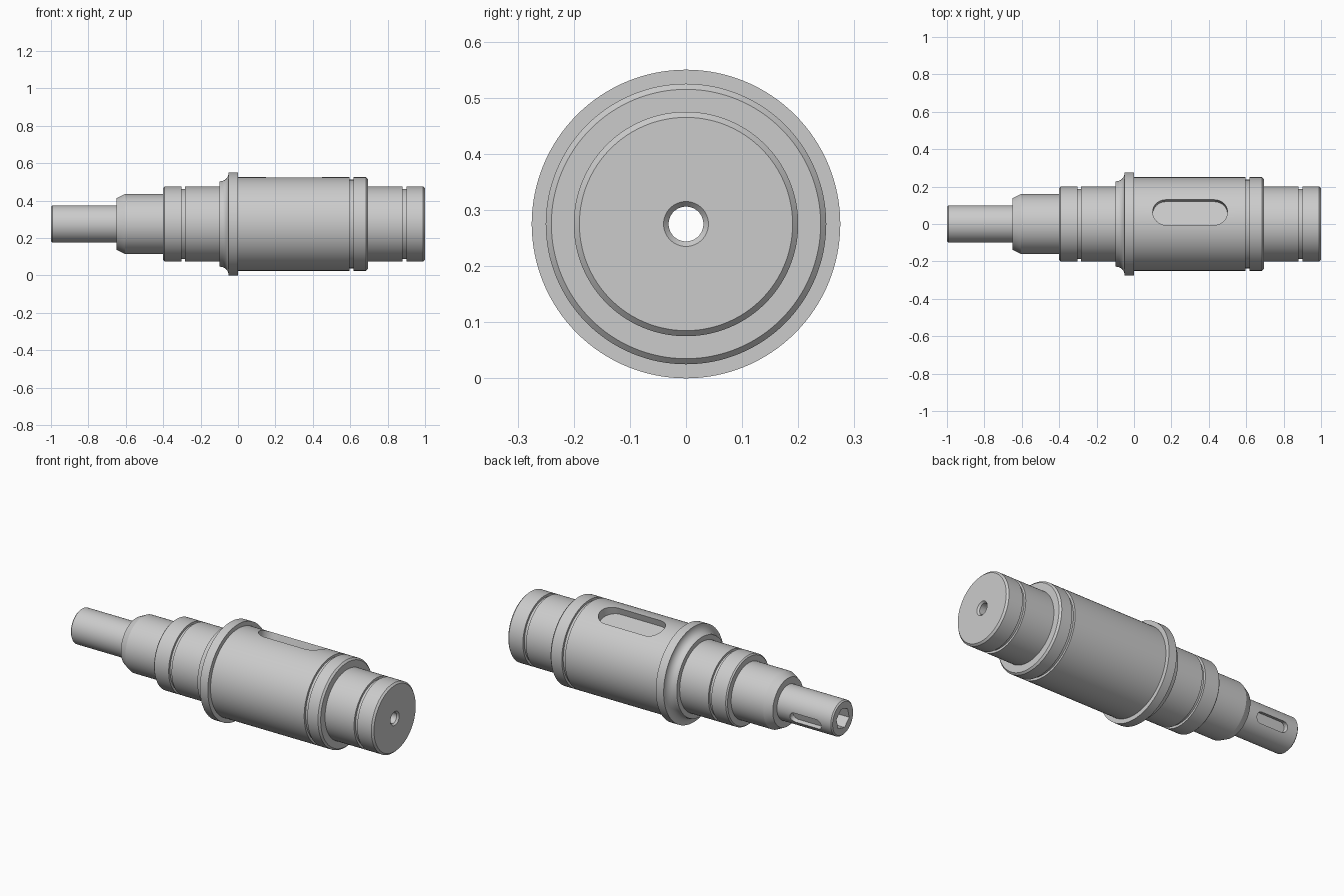
import bpy, bmesh
from math import pi, sin, cos, radians
from mathutils import Matrix, Vector

if "Cube" in bpy.data.objects:
    bpy.data.objects.remove(bpy.data.objects["Cube"])

AXIS_Z = 0.275
TILT = -15          # keyways are turned about the shaft axis
SEGMENTS = 128


def new_object(name, bm):
    bmesh.ops.recalc_face_normals(bm, faces=bm.faces)
    mesh = bpy.data.meshes.new(name)
    bm.to_mesh(mesh)
    bm.free()
    obj = bpy.data.objects.new(name, mesh)
    bpy.context.collection.objects.link(obj)
    return obj


def lathe(name, profile):
    """Revolve a closed (x, radius) loop about the shaft axis."""
    bm = bmesh.new()
    rings = []
    for i in range(SEGMENTS):
        a = 2 * pi * i / SEGMENTS
        rings.append([bm.verts.new((x, r * cos(a), r * sin(a) + AXIS_Z)) for x, r in profile])
    n = len(profile)
    for i in range(SEGMENTS):
        p, q = rings[i], rings[(i + 1) % SEGMENTS]
        for j in range(n):
            k = (j + 1) % n
            bm.faces.new((p[j], p[k], q[k], q[j]))
    return new_object(name, bm)


def prism(name, points, offset, matrix):
    """Extrude an outline, then place it with a matrix about the shaft axis."""
    bm = bmesh.new()
    face = bm.faces.new([bm.verts.new(p) for p in points])
    out = bmesh.ops.extrude_face_region(bm, geom=[face])
    moved = [v for v in out["geom"] if isinstance(v, bmesh.types.BMVert)]
    bmesh.ops.translate(bm, verts=moved, vec=Vector(offset))
    bm.transform(Matrix.Translation((0, 0, AXIS_Z)) @ matrix)
    obj = new_object(name, bm)
    obj.hide_render = True
    return obj


def keyway(name, x0, x1, width, floor, angle):
    h, steps = width / 2, 16
    pts = []
    for centre, start in ((x1 - h, -pi / 2), (x0 + h, pi / 2)):
        for i in range(steps + 1):
            a = start + pi * i / steps
            pts.append((centre + h * cos(a), h * sin(a), floor))
    return prism(name, pts, (0, 0, 0.15), Matrix.Rotation(radians(angle), 4, 'X'))


def groove(x0, x1, r, depth=0.013):
    return [(x0, r), (x0, r - depth), (x1, r - depth), (x1, r)]


# Stepped outline: small journal, bearing seats, collar, main body
flare = [(-0.09 + 0.04 * sin(a), 0.275 - 0.045 * cos(a))
         for a in [pi / 2 * i / 8 for i in range(9)]]
profile = [(-1, 0.031), (-1, 0.093), (-0.993, 0.1), (-0.65, 0.1), (-0.65, 0.138),
           (-0.605, 0.16), (-0.4, 0.16), (-0.4, 0.193), (-0.393, 0.2)]
profile += groove(-0.302, -0.283, 0.2)
profile += [(-0.1, 0.2), (-0.1, 0.227)] + flare
profile += [(0, 0.275), (0, 0.25)]
profile += groove(0.597, 0.617, 0.25)
profile += [(0.685, 0.25), (0.695, 0.24), (0.695, 0.2)]
profile += groove(0.88, 0.9, 0.2)
profile += [(0.99, 0.2), (1, 0.19), (1, 0.16), (1, 0.04), (0.99, 0.031)]
shaft = lathe("stepped_shaft", profile)

# Cutters: two round-ended keyways and a hexagonal socket in the small end
hexagon = [(-1.05, 0.06 * sin(pi / 3 * i), 0.06 * cos(pi / 3 * i)) for i in range(6)]
cutters = [
    keyway("main_keyway", 0.1, 0.5, 0.14, 0.2, TILT),
    keyway("small_keyway", -0.93, -0.73, 0.06, 0.07, TILT - 90),
    prism("hex_socket", hexagon, (0.17, 0, 0), Matrix.Rotation(radians(TILT), 4, 'X')),
]
bpy.context.view_layer.objects.active = shaft
shaft.select_set(True)
for cutter in cutters:
    mod = shaft.modifiers.new(cutter.name, 'BOOLEAN')
    mod.operation = 'DIFFERENCE'
    mod.solver = 'EXACT'
    mod.object = cutter
    bpy.ops.object.modifier_apply(modifier=mod.name)
    bpy.data.objects.remove(cutter)

bpy.ops.object.shade_smooth_by_angle(angle=radians(25))
